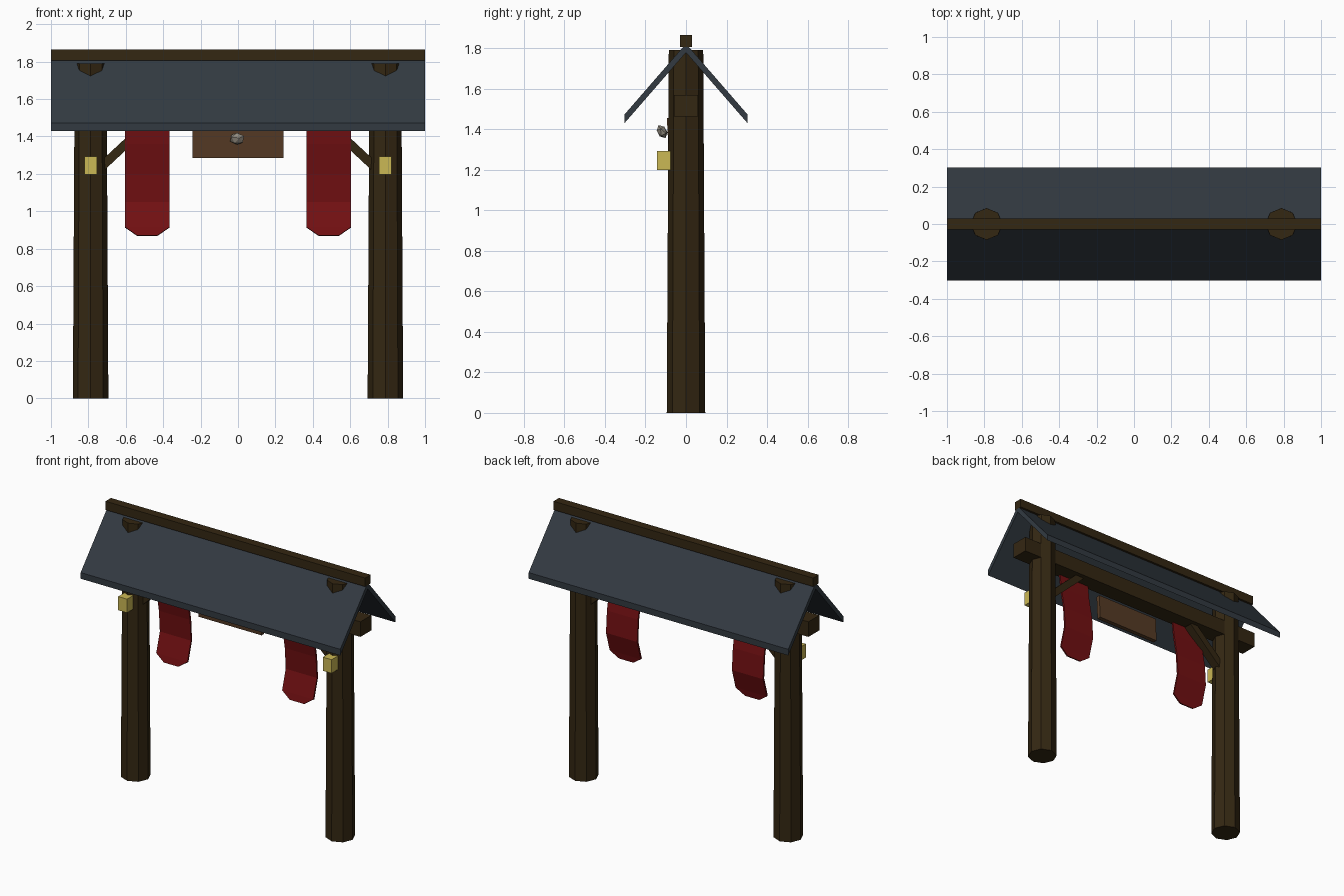
import bpy, bmesh, math
from mathutils import Matrix, Vector

if "Cube" in bpy.data.objects:
    bpy.data.objects.remove(bpy.data.objects["Cube"], do_unlink=True)


def material(name, rgb):
    m = bpy.data.materials.new(name)
    m.use_nodes = True
    m.diffuse_color = (*rgb, 1)
    m.node_tree.nodes["Principled BSDF"].inputs["Base Color"].default_value = (*rgb, 1)
    return m


WOOD = material("dark wood", (0.034, 0.020, 0.006))
ROOF = material("slate blue", (0.032, 0.042, 0.053))
CLOTH = material("red cloth", (0.17, 0.005, 0.006))
SIGN = material("brown board", (0.091, 0.043, 0.018))
LAMP = material("lantern yellow", (0.60, 0.48, 0.09))
STONE = material("pale stone", (0.30, 0.27, 0.22))


def finish(name, bm, mat):
    bmesh.ops.recalc_face_normals(bm, faces=bm.faces)
    mesh = bpy.data.meshes.new(name)
    bm.to_mesh(mesh)
    bm.free()
    mesh.materials.append(mat)
    obj = bpy.data.objects.new(name, mesh)
    bpy.context.collection.objects.link(obj)
    return obj


def box(name, center, size, mat, axis="X", angle=0):
    bm = bmesh.new()
    place = Matrix.Translation(center) @ Matrix.Rotation(angle, 4, axis)
    bmesh.ops.create_cube(bm, size=1, matrix=place @ Matrix.Diagonal((*size, 1)))
    return finish(name, bm, mat)


def roof_slope(name, side):
    # Slanted slab with plumb-cut eave
    profile = [(0, 1.822), (0.303, 1.473), (0.303, 1.43), (0, 1.778)]
    bm = bmesh.new()
    face = bm.faces.new([bm.verts.new((-1, side * y, z)) for y, z in profile])
    ext = bmesh.ops.extrude_face_region(bm, geom=[face])["geom"]
    bmesh.ops.translate(bm, vec=(2, 0, 0),
                        verts=[v for v in ext if isinstance(v, bmesh.types.BMVert)])
    # Extruding keeps the starting cap, so the slab is closed
    return finish(name, bm, ROOF)


def banner(name, x):
    # Hanging cloth: rows of (height, depth), lowest row with clipped corners
    rows = [(1.5, -0.045), (1.36, -0.03), (1.2, 0.0), (1.05, 0.01), (0.915, -0.03)]
    columns = (-0.12, -0.055, 0.055, 0.12)
    bm = bmesh.new()
    grid = [[bm.verts.new((x + c, y, z)) for c in columns] for z, y in rows]
    for upper, lower in zip(grid, grid[1:]):
        for i in range(3):
            bm.faces.new((upper[i], upper[i + 1], lower[i + 1], lower[i]))
    a, b, c, d = grid[-1]
    tip = [bm.verts.new((v.co.x, -0.04, 0.87)) for v in (b, c)]
    bm.faces.new((a, b, tip[0]))
    bm.faces.new((b, c, tip[1], tip[0]))
    bm.faces.new((c, d, tip[1]))
    obj = finish(name, bm, CLOTH)
    solid = obj.modifiers.new("Thickness", "SOLIDIFY")
    solid.thickness = 0.012
    solid.offset = 0


# Posts, braces, lanterns and banners on both sides
for label, s in (("left", 1), ("right", -1)):
    bm = bmesh.new()
    bmesh.ops.create_cone(bm, cap_ends=True, segments=8, radius1=0.095, radius2=0.085,
                          depth=1.79, matrix=Matrix.Translation((s * 0.788, 0, 0.895)))
    finish(label + "_post", bm, WOOD)
    box(label + "_brace", (s * 0.61, 0, 1.35), (0.36, 0.06, 0.048), WOOD,
        "Y", s * math.radians(43))
    box(label + "_lantern", (s * 0.788, -0.11, 1.245), (0.068, 0.068, 0.095), LAMP)
    banner(label + "_banner", s * 0.485)

# Crossbeam, ridge and roof
box("crossbeam", (0, 0, 1.515), (1.97, 0.12, 0.105), WOOD)
box("ridge_beam", (0, 0, 1.835), (2, 0.06, 0.06), WOOD)
roof_slope("front_roof", -1)
roof_slope("back_roof", 1)

# Hanging sign with a faceted stone ornament
box("sign_board", (0, -0.076, 1.37), (0.485, 0.028, 0.17), SIGN, "X", math.radians(3))
bm = bmesh.new()
bmesh.ops.create_icosphere(bm, subdivisions=1, radius=1,
                           matrix=Matrix.Translation((-0.005, -0.118, 1.388))
                           @ Matrix.Rotation(0.5, 4, "X")
                           @ Matrix.Diagonal((0.042, 0.025, 0.036, 1)))
finish("sign_ornament", bm, STONE)
